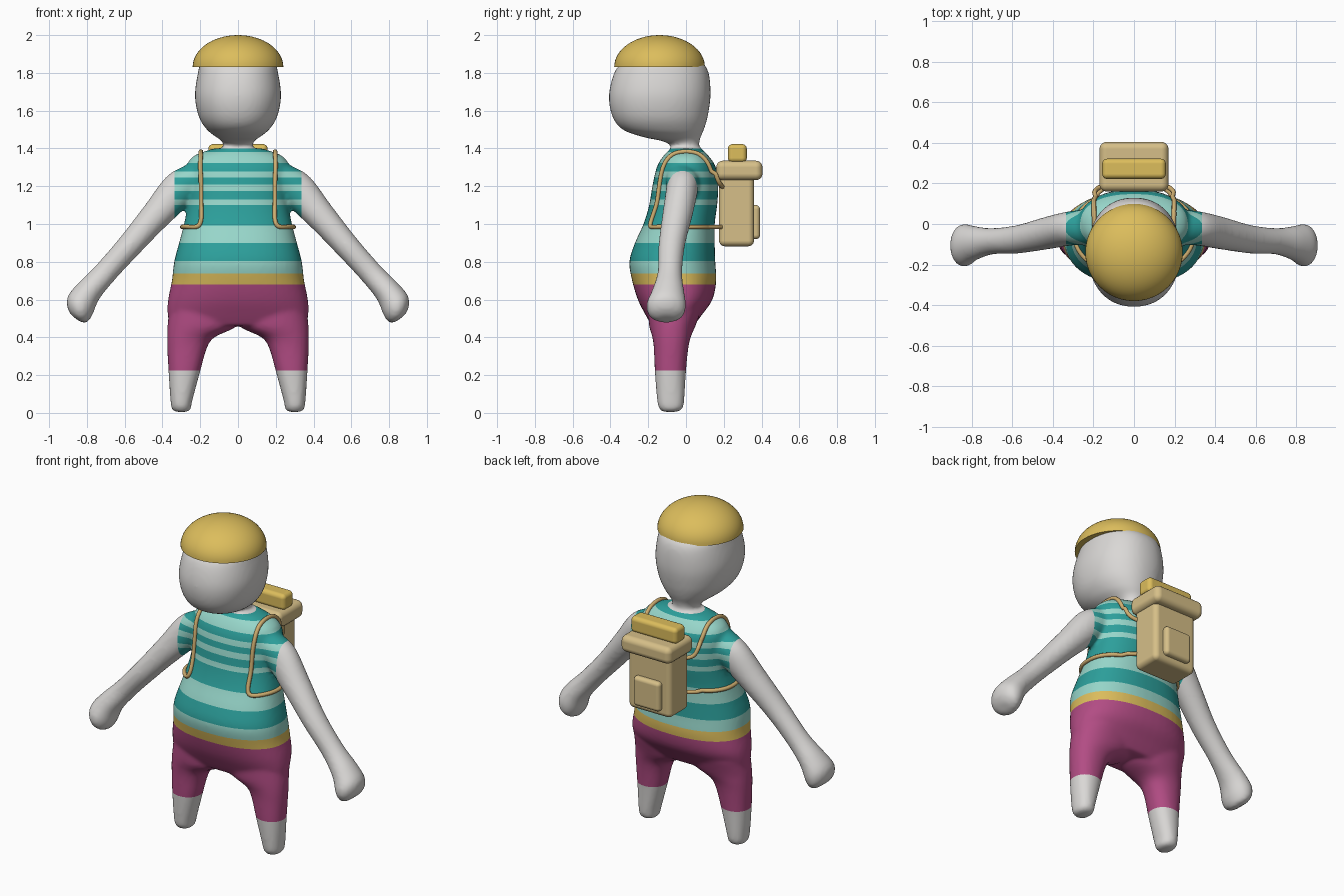
import bpy, bmesh, math
from mathutils import Vector
from mathutils.bvhtree import BVHTree

if "Cube" in bpy.data.objects:
    bpy.data.objects.remove(bpy.data.objects["Cube"])


def material(name, hex_code):
    srgb = [int(hex_code[i:i + 2], 16) / 255 for i in (0, 2, 4)]
    colour = [((c + 0.055) / 1.055) ** 2.4 for c in srgb] + [1]
    m = bpy.data.materials.new(name)
    m.use_nodes = True
    m.diffuse_color = colour
    m.node_tree.nodes["Principled BSDF"].inputs["Base Color"].default_value = colour
    return m


SKIN = material("pale_grey", "dad8d6")
DARK = material("dark_teal", "2c9f9b")
LIGHT = material("light_teal", "97d6ca")
GOLD = material("gold", "dcbd5c")
PANTS = material("magenta", "b24c84")
TAN = material("tan", "d6bf88")
STRAP = material("strap_tan", "cfae70")


def spline(points, steps):
    """Smooth path through the points, of any dimension."""
    p = [Vector(q) for q in points]
    p = [2 * p[0] - p[1]] + p + [2 * p[-1] - p[-2]]
    out = []
    for a, b, c, d in zip(p, p[1:], p[2:], p[3:]):
        for i in range(steps):
            t = i / steps
            out.append(0.5 * (2 * b + (c - a) * t + (2 * a - 5 * b + 4 * c - d) * t * t
                              + (3 * b - a - 3 * c + d) * t ** 3))
    return out + [p[-2]]


def loft(bm, stations, u=Vector((1, 0, 0)), power=2.0, sides=48):
    """Closed tube through (centre, radius along u, radius along y)."""
    rings = []
    for centre, ru, rv in stations:
        ring = []
        for i in range(sides):
            a = math.tau * i / sides
            c, s = math.cos(a), math.sin(a)
            x = math.copysign(abs(c) ** (2 / power), c) * ru
            y = math.copysign(abs(s) ** (2 / power), s) * rv
            ring.append(bm.verts.new(centre + u * x + Vector((0, y, 0))))
        rings.append(ring)
    for r, q in zip(rings, rings[1:]):
        for i in range(sides):
            j = (i + 1) % sides
            bm.faces.new((r[i], r[j], q[j], q[i]))
    bm.faces.new(rings[0])
    bm.faces.new(rings[-1])


def upright(rows):
    """Rows of (centre x, height, half width, front y, back y)."""
    return [(Vector((r[0], (r[3] + r[4]) / 2, r[1])), max(r[2], 0.005),
             max((r[4] - r[3]) / 2, 0.005)) for r in spline(rows, 5)]


def make_object(name, bm, mats):
    bmesh.ops.recalc_face_normals(bm, faces=bm.faces)
    mesh = bpy.data.meshes.new(name)
    bm.to_mesh(mesh)
    bm.free()
    for m in mats:
        mesh.materials.append(m)
    obj = bpy.data.objects.new(name, mesh)
    bpy.context.collection.objects.link(obj)
    mesh.shade_smooth()
    return obj


# Body: torso, head, limbs, fused into one skin
bm = bmesh.new()
torso = [(.46, .355, -.18, .04), (.52, .372, -.215, .085), (.6, .37, -.255, .14),
         (.7, .35, -.285, .16), (.8, .338, -.30, .155), (.9, .312, -.27, .152),
         (1.0, .286, -.225, .152), (1.1, .268, -.195, .165), (1.2, .27, -.178, .17),
         (1.3, .272, -.155, .158), (1.36, .235, -.12, .12), (1.4, .13, -.08, .08)]
loft(bm, upright([(0,) + r for r in torso]), power=2.3)
head = [(1.34, .08, -.06, .06), (1.41, .075, -.075, .067), (1.44, .088, -.13, .072),
        (1.46, .115, -.225, .077), (1.5, .165, -.335, .095), (1.57, .208, -.39, .115),
        (1.68, .228, -.408, .13), (1.8, .212, -.38, .12), (1.86, .19, -.33, .08),
        (1.93, .1, -.22, -.02)]
loft(bm, upright([(0,) + r for r in head]), power=2.2)
leg = [(.3, .005, .03, -.12, -.05), (.3, .02, .05, -.14, -.02), (.3, .06, .057, -.152, -.01),
       (.284, .22, .084, -.165, 0), (.27, .34, .104, -.17, .012), (.25, .4, .125, -.178, .025),
       (.19, .46, .183, -.195, .05), (.18, .54, .185, -.2, .08)]
arm = [(.18, -.02, 1.25, .11, .09), (.3, -.02, 1.19, .1, .085), (.43, -.045, 1.05, .08, .08),
       (.57, -.075, .89, .067, .07), (.7, -.085, .745, .063, .065), (.79, -.095, .645, .07, .085),
       (.835, -.105, .57, .082, .105), (.852, -.105, .52, .066, .09), (.86, -.105, .5, .03, .05)]
for side in (-1, 1):
    loft(bm, upright([(side * r[0],) + r[1:] for r in leg]), power=2.2)
    path = [(Vector((side * r[0], r[1], r[2])), r[3], r[4]) for r in spline(arm, 5)]
    loft(bm, path, u=Vector((side * .79, 0, .61)))
body = make_object("body", bm, [])
remesh = body.modifiers.new("fuse", "REMESH")
remesh.mode = "VOXEL"
remesh.voxel_size = 0.012
soften = body.modifiers.new("soften", "SMOOTH")
soften.factor = 0.5
soften.iterations = 7
fused = bpy.data.meshes.new_from_object(body.evaluated_get(bpy.context.evaluated_depsgraph_get()))
body.modifiers.clear()

# Clothing colours, cut into the skin at each hem and stripe
bands = [(.225, 0), (.68, 4), (.738, 3), (.805, 2), (.9, 1), (.993, 2), (1.1, 1), (1.13, 2),
         (1.175, 1), (1.21, 2), (1.245, 1), (1.278, 2), (1.322, 1), (1.38, 2), (1.4, 1)]
SLEEVE = .335
bm = bmesh.new()
bm.from_mesh(fused)
cuts = [((0, 0, z), (0, 0, 1)) for z, _ in bands] + [((s * SLEEVE, 0, 0), (1, 0, 0)) for s in (-1, 1)]
for point, normal in cuts:
    bmesh.ops.bisect_plane(bm, geom=bm.verts[:] + bm.edges[:] + bm.faces[:],
                           plane_co=point, plane_no=normal, dist=1e-5)
for f in bm.faces:
    c = f.calc_center_median()
    bare = abs(c.x) > .4 or (abs(c.x) > SLEEVE and c.z > .9)
    f.material_index = 0 if bare else next((m for z, m in bands if c.z < z), 0)
    f.smooth = True
surface = BVHTree.FromBMesh(bm)
bm.to_mesh(body.data)
bm.free()
for m in (SKIN, DARK, LIGHT, GOLD, PANTS):
    body.data.materials.append(m)
body.data.shade_smooth()

# Cap: a low dome
bm = bmesh.new()
dome = [(Vector((0, -.14, 1.832 + .168 * math.sin(a))), .24 * math.cos(a), .24 * math.cos(a))
        for a in [math.radians(88) * i / 16 for i in range(17)]]
loft(bm, dome)
cap = make_object("cap", bm, [GOLD])
cap.select_set(True)
bpy.context.view_layer.objects.active = cap
bpy.ops.object.shade_smooth_by_angle(angle=math.radians(40))


# Backpack: rounded boxes
def box(name, low, high, bevel, mat):
    low, high = Vector(low), Vector(high)
    bm = bmesh.new()
    bmesh.ops.create_cube(bm, size=1)
    for v in bm.verts:
        v.co = (low + high) / 2 + v.co * (high - low)
    obj = make_object(name, bm, [mat])
    mod = obj.modifiers.new("rounding", "BEVEL")
    mod.width = bevel
    mod.segments = 5
    mod.harden_normals = True


box("backpack_body", (-.145, .175, .882), (.145, .36, 1.3), .03, TAN)
box("backpack_lid", (-.17, .16, 1.232), (.17, .405, 1.335), .035, TAN)
box("backpack_pocket", (-.09, .34, .92), (.09, .392, 1.1), .022, TAN)
box("bedroll", (-.157, .222, 1.325), (.157, .322, 1.423), .025, GOLD)

# Shoulder straps, laid on the shirt
route = [(.12, .2, 1.19), (.18, .175, 1.22), (.2, .14, 1.3), (.2, .08, 1.37), (.2, 0, 1.395),
         (.2, -.09, 1.36), (.2, -.14, 1.25), (.2, -.16, 1.12), (.2, -.19, 1.02), (.225, -.185, .986),
         (.28, -.1, .984), (.29, 0, .984), (.24, .1, .984), (.13, .19, .984)]
for side, name in ((1, "left_strap"), (-1, "right_strap")):
    curve = bpy.data.curves.new(name, "CURVE")
    curve.dimensions = "3D"
    curve.bevel_depth = 0.012
    curve.bevel_resolution = 2
    curve.use_fill_caps = True
    points = []
    for p in spline(route, 5):
        p.x *= side
        if p.y < .15:
            hit, normal, _, _ = surface.find_nearest(p)
            p = hit + normal * 0.006
        points.append(p)
    line = curve.splines.new("POLY")
    line.points.add(len(points) - 1)
    for q, p in zip(line.points, points):
        q.co = (*p, 1)
    line.use_smooth = True
    curve.materials.append(STRAP)
    bpy.context.collection.objects.link(bpy.data.objects.new(name, curve))
